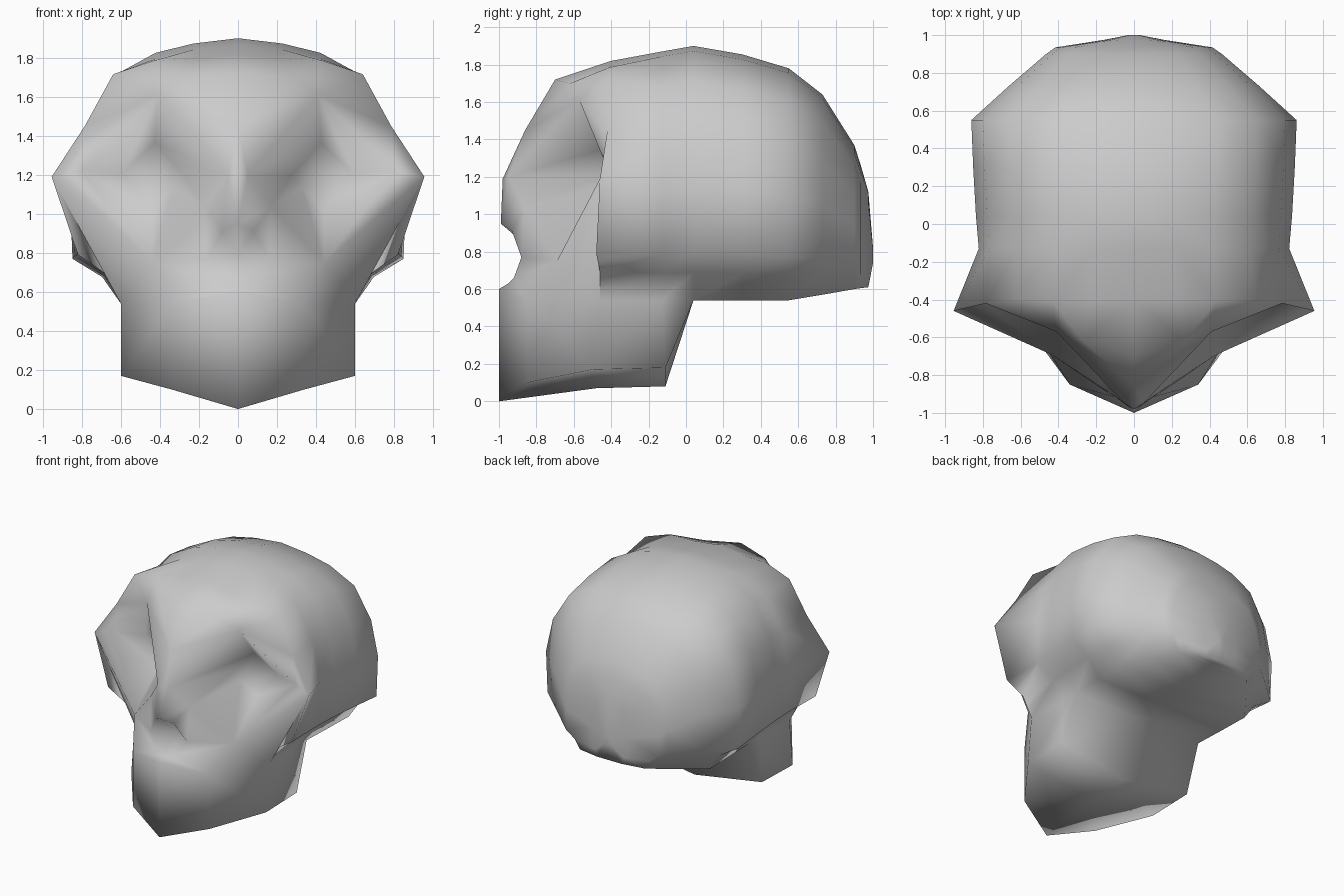
import bpy, bmesh

if "Cube" in bpy.data.objects:
    bpy.data.objects.remove(bpy.data.objects["Cube"])

bm = bmesh.new()

def faces(points, names):
    """Add one face per space-separated group of comma-joined point names."""
    for group in names.split():
        bm.faces.new([points[n] for n in group.split(",")])

# Cranium: half cross-section lofted from the back of the head to the temples
section = [(0, 1), (.27, .98), (.5, .945), (.75, .86), (.92, .67), (.99, .45),
           (.975, .185), (.80, .11), (.69, 0), (0, 0)]
stations = [  # y, half width, top, bottom
    (1.0, .03, .82, .74), (.975, .16, 1.12, .61), (.935, .42, 1.26, .605), (.90, .47, 1.37, .60),
    (.73, .67, 1.64, .57), (.55, .87, 1.78, .54), (.30, .86, 1.855, .54),
    (.04, .845, 1.90, .54), (-.13, .83, 1.87, .54), (-.40, .82, 1.82, .54)]
rings = [[bm.verts.new((u * w, y, b + v * (t - b))) for u, v in section]
         for y, w, t, b in stations]
for a, b in zip(rings, rings[1:]):
    for i in range(len(section) - 1):
        bm.faces.new((a[i], a[i + 1], b[i + 1], b[i]))
bm.faces.new(rings[0])

# Front edge of the cranium: forehead, temple, cheekbone, ear corner, jaw corner
front = rings[-1]
edge = [(.43, -.41, 1.785), (.64, -.40, 1.715), (.785, -.42, 1.45),
        (.955, -.46, 1.19), (.82, -.48, .79), (.675, -.46, .69), (.60, -.46, .54)]
for v, co in zip(front[2:], edge):
    v.co = co
P = {"c%d" % i: v for i, v in enumerate(front)}

# The jaw hangs from the lower cranium corners
P["k"], P["j3"], P["b3"] = rings[-2][8], rings[-3][8], rings[-3][9]

# Landmarks: forehead, eye rim (r), nose (n, s), upper jaw (j), lower jaw (l, b)
marks = {
    "f": (0, -.70, 1.72), "f1": (.27, -.62, 1.70), "g": (0, -.86, 1.45),
    "r0": (.05, -.95, 1.20), "r1": (.41, -.57, 1.61), "r3": (.80, -.41, 1.22),
    "r4": (.44, -.69, .75), "r5": (.17, -.865, 1.04),
    "n0": (0, -.98, 1.19), "n1": (0, -.99, .95), "n2": (0, -.95, .63),
    "s1": (.08, -.93, .91), "s2": (.16, -.88, .77), "s3": (.09, -.92, .66),
    "hole": (0, -.79, .78),
    "j0": (0, -1, .60), "j1": (.34, -.85, .54),
    "l0": (0, -1, 0), "l1": (.34, -.85, .10), "l2": (.60, -.50, .17), "l3": (.60, -.11, .18),
    "b1": (0, -.48, .07), "b2": (0, -.11, .08)}
for name, co in marks.items():
    P[name] = bm.verts.new(co)

# Forehead and brow
faces(P, "c0,c1,f1,f c1,c2,f1 c2,r1,f1 c2,c3,r1 c3,c4,r1 f,f1,g f1,r1,g g,r1,r0,n0")
# Temple and cheek
faces(P, "c4,r3,r1 c4,c5,r3 c5,r4,r3 c5,c8,r4 r4,c8,j1 c5,c6,c7 c5,c7,c8")
# Nose and upper lip
faces(P, "n0,r0,r5,s1,n1 r5,r4,s2,s1 r4,j1,s3,s2 j1,j0,n2,s3")
faces(P, "n1,s1,hole s1,s2,hole s2,s3,hole s3,n2,hole")
# Jaw sides, underside and back
faces(P, "j0,j1,l1,l0 j1,c8,l2,l1 c8,k,l2 k,j3,l3,l2 l0,l1,b1 l1,l2,b1 l2,l3,b2,b1 l3,j3,b3,b2")

# Eye socket: rim shrunk toward the middle and pushed in, deeper on the outside
rim = [P[n] for n in ("r0", "r1", "r3", "r4", "r5")]
deep = []
for v in rim:
    x, z = .44 + .42 * (v.co.x - .44), 1.2 + .4 * (v.co.z - 1.2)
    deep.append(bm.verts.new((x, -.39 + .4 * (x - .44), z)))
for i in range(5):
    k = (i + 1) % 5
    bm.faces.new((rim[i], rim[k], deep[k], deep[i]))
bm.faces.new(deep)

# The hidden cranium floor above the jaw is left out so the skin is one closed surface
floor = [f for f in bm.faces if all(abs(v.co.z - .54) < .01 for v in f.verts)
         and f.calc_center_median().y < .03]
bmesh.ops.delete(bm, geom=floor, context='FACES')

# Mirror the half across the middle
dup = bmesh.ops.duplicate(bm, geom=bm.verts[:] + bm.edges[:] + bm.faces[:])["geom"]
for v in [g for g in dup if isinstance(g, bmesh.types.BMVert)]:
    v.co.x *= -1
bmesh.ops.remove_doubles(bm, verts=bm.verts, dist=.001)
bmesh.ops.delete(bm, geom=[v for v in bm.verts if not v.link_faces], context='VERTS')
bmesh.ops.recalc_face_normals(bm, faces=bm.faces)
for f in bm.faces:
    f.smooth = True

mesh = bpy.data.meshes.new("skull")
bm.to_mesh(mesh)
bm.free()
skull = bpy.data.objects.new("skull", mesh)
bpy.context.collection.objects.link(skull)
